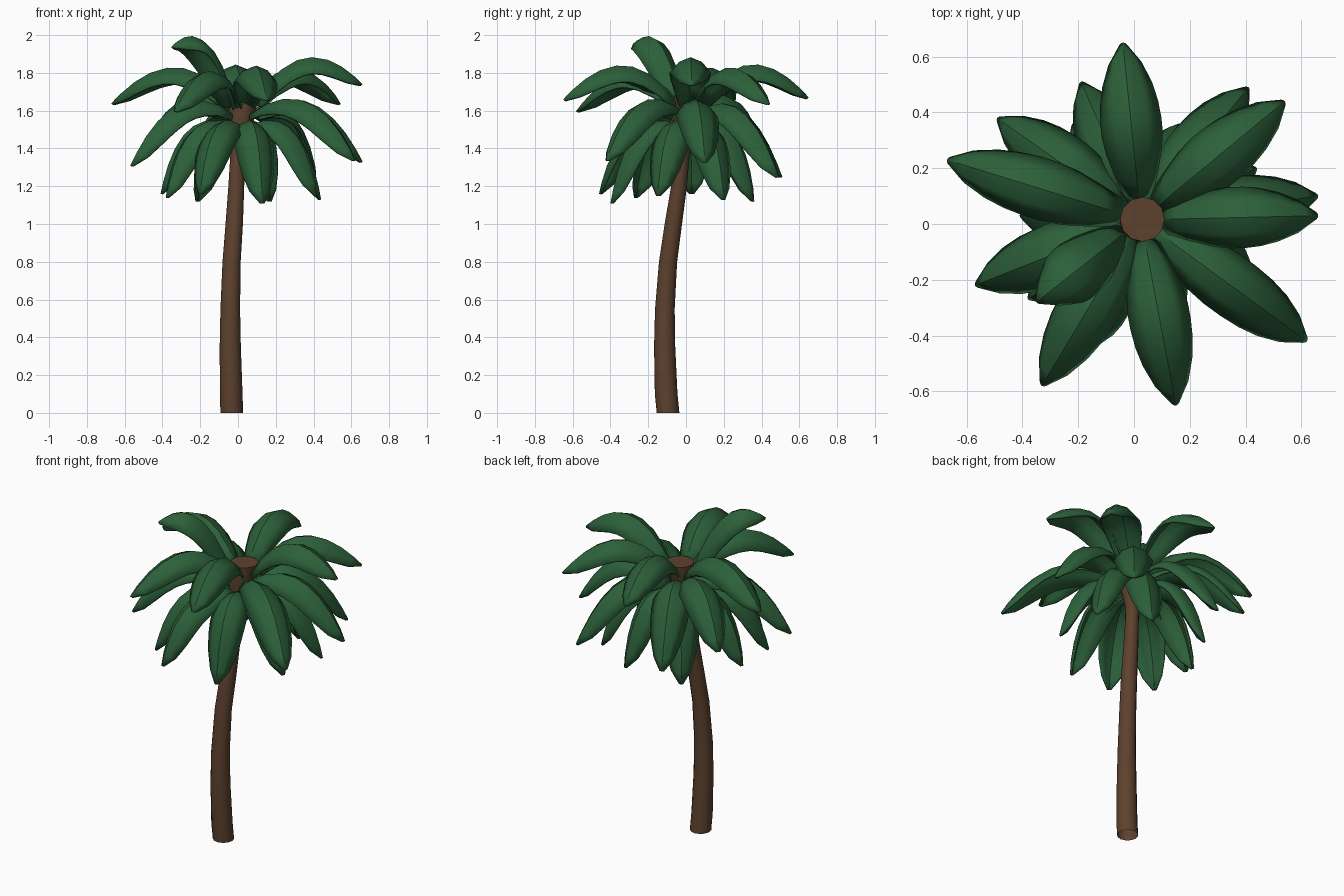
import bpy, bmesh, math
from mathutils import Vector

if "Cube" in bpy.data.objects:
    bpy.data.objects.remove(bpy.data.objects["Cube"])


def material(name, rgb):
    m = bpy.data.materials.new(name)
    m.diffuse_color = (*rgb, 1)
    m.use_nodes = True
    m.node_tree.nodes["Principled BSDF"].inputs["Base Color"].default_value = m.diffuse_color
    return m


GREEN = material("leaf green", (0.025, 0.117, 0.042))
BROWN = material("bark brown", (0.11, 0.053, 0.027))


def make_object(name, verts, faces, mat, angle):
    me = bpy.data.meshes.new(name)
    me.from_pydata([tuple(v) for v in verts], [], faces)
    me.materials.append(mat)
    ob = bpy.data.objects.new(name, me)
    bpy.context.collection.objects.link(ob)
    bpy.ops.object.select_all(action='DESELECT')
    ob.select_set(True)
    bpy.context.view_layer.objects.active = ob
    bpy.ops.object.shade_smooth_by_angle(angle=math.radians(angle))
    return ob


# Trunk: leaning rings (x, y, z, radius), flared into a crown, open at the bottom
RINGS = [(-0.033, -0.095, 0, 0.06), (-0.036, -0.105, 0.1, 0.06),
         (-0.041, -0.113, 0.35, 0.056), (-0.041, -0.112, 0.55, 0.052),
         (-0.034, -0.095, 0.8, 0.048), (-0.02, -0.067, 1.0, 0.046),
         (-0.009, -0.037, 1.2, 0.042), (-0.003, -0.02, 1.36, 0.038),
         (0.002, -0.012, 1.43, 0.042), (0.015, 0.0, 1.53, 0.066),
         (0.03, 0.017, 1.68, 0.08)]
SIDES = 12
verts = [(x + r * math.cos(2 * math.pi * k / SIDES), y + r * math.sin(2 * math.pi * k / SIDES), z)
         for x, y, z, r in RINGS for k in range(SIDES)]
faces = [(i * SIDES + k, i * SIDES + (k + 1) % SIDES,
          (i + 1) * SIDES + (k + 1) % SIDES, (i + 1) * SIDES + k)
         for i in range(len(RINGS) - 1) for k in range(SIDES)]
faces.append(tuple(range(len(verts) - SIDES, len(verts))))
make_object("trunk", verts, faces, BROWN, 50)

# Half width of a frond along its length (t, fraction of the full half width)
WIDTHS = [(0, 0.5), (0.12, 0.72), (0.27, 0.92), (0.42, 1), (0.56, 1),
          (0.7, 0.95), (0.82, 0.82), (0.93, 0.55), (1, 0.12)]
ACROSS = [-1, -0.55, 0, 0.55, 1]


def frond(name, tip, base_z, ctrl_r, ctrl_z, half):
    """Arched leaf swept along a curve from the crown to its tip."""
    tip = Vector(tip)
    centre = Vector((0.025, 0.015, base_z))
    d = Vector((tip.x - centre.x, tip.y - centre.y, 0))
    reach = d.length
    d.normalize()
    side = Vector((-d.y, d.x, 0))
    p0 = centre + d * 0.06
    p1 = centre + d * reach * ctrl_r
    p1.z = ctrl_z
    verts = []
    for t, w in WIDTHS:
        p = p0 * (1 - t) ** 2 + p1 * (2 * t * (1 - t)) + tip * t * t
        tangent = ((p1 - p0) * (1 - t) + (tip - p1) * t).normalized()
        up = tangent.cross(side)
        verts += [p + side * (w * half * u) - up * (w * half * 0.75 * u * u) for u in ACROSS]
    n = len(ACROSS)
    faces = [(i * n + j, (i + 1) * n + j, (i + 1) * n + j + 1, i * n + j + 1)
             for i in range(len(WIDTHS) - 1) for j in range(n - 1)]
    ob = make_object(name, verts, faces, GREEN, 40)
    solid = ob.modifiers.new("thickness", 'SOLIDIFY')
    solid.thickness = 0.012
    solid.offset = -1


# Fronds in three tiers, placed by their tips
UPPER = [(-0.67, 0.23, 1.64), (-0.04, 0.65, 1.67), (0.66, 0.03, 1.74),
         (0.15, -0.65, 1.66), (-0.33, -0.58, 1.6), (0.54, 0.44, 1.64)]
MIDDLE = [(-0.57, -0.22, 1.31), (0.62, -0.42, 1.34), (0.66, 0.1, 1.33),
          (0.41, 0.49, 1.25), (-0.19, 0.51, 1.25), (-0.49, 0.38, 1.4)]
LOWER = [(0.13, -0.4, 1.11), (-0.2, -0.46, 1.16), (-0.38, -0.27, 1.14),
         (-0.41, 0.03, 1.16), (-0.22, 0.36, 1.12), (0.17, 0.36, 1.12),
         (0.44, 0.2, 1.13), (0.42, -0.15, 1.15)]
for i, tip in enumerate(UPPER):
    frond(f"upper_frond_{i + 1}", tip, 1.64, 0.5, 2.03 + (tip[2] - 1.66) * 0.5, 0.11)
for i, tip in enumerate(MIDDLE):
    frond(f"middle_frond_{i + 1}", tip, 1.59, 0.62, 1.81 + (tip[2] - 1.32) * 0.5, 0.11)
for i, tip in enumerate(LOWER):
    frond(f"lower_frond_{i + 1}", tip, 1.53, 0.78, 1.64, 0.105)
frond("raised_frond", (-0.35, -0.28, 1.94), 1.62, 0.5, 2.14, 0.11)
